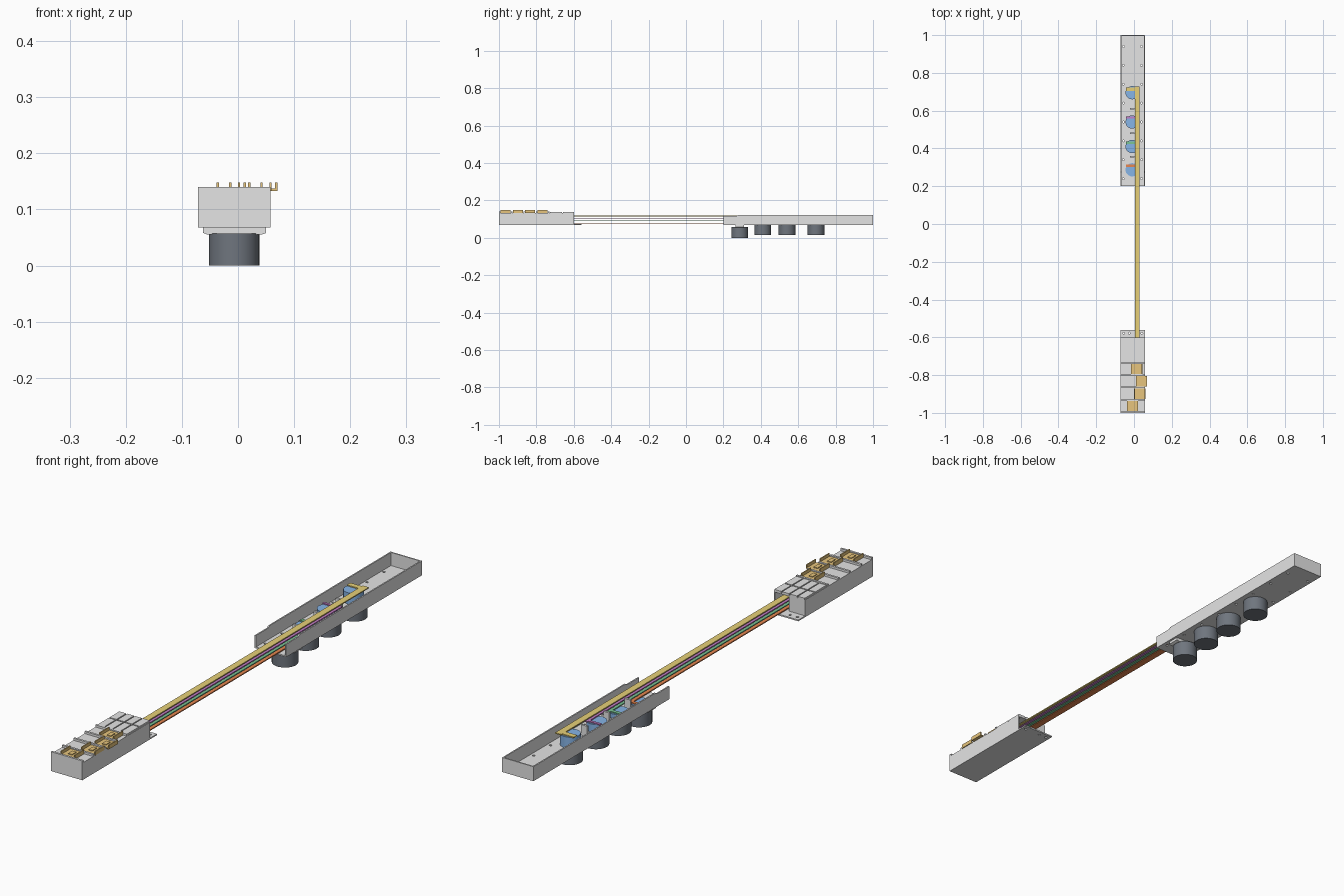
import bpy, bmesh, math
from mathutils import Matrix, Vector

cube = bpy.data.objects.get("Cube")
if cube:
    bpy.data.objects.remove(cube, do_unlink=True)


def material(name, rgb):
    m = bpy.data.materials.new(name)
    m.use_nodes = True
    color = (*rgb, 1)
    m.diffuse_color = color
    m.node_tree.nodes["Principled BSDF"].inputs["Base Color"].default_value = color
    return m


GREY = material("light grey", (0.78, 0.78, 0.78))
DARK = material("dark slate", (0.16, 0.18, 0.21))
TAN = material("tan", (0.86, 0.6, 0.22))
BLUE = material("blue", (0.24, 0.46, 0.8))
YELLOW = material("yellow", (0.82, 0.65, 0.19))
PURPLE = material("purple", (0.56, 0.22, 0.58))
GREEN = material("green", (0.2, 0.56, 0.3))
ORANGE = material("orange", (0.8, 0.24, 0.08))


def finish(name, bm, mat, smooth=False):
    mesh = bpy.data.meshes.new(name)
    bmesh.ops.recalc_face_normals(bm, faces=bm.faces)
    bm.to_mesh(mesh)
    bm.free()
    mesh.materials.append(mat)
    ob = bpy.data.objects.new(name, mesh)
    bpy.context.collection.objects.link(ob)
    if smooth:
        bpy.ops.object.select_all(action='DESELECT')
        ob.select_set(True)
        bpy.context.view_layer.objects.active = ob
        bpy.ops.object.shade_smooth_by_angle()
    return ob


def add_box(bm, x, y, z):
    size = Vector((x[1] - x[0], y[1] - y[0], z[1] - z[0]))
    mid = Vector((sum(x), sum(y), sum(z))) / 2
    bmesh.ops.create_cube(bm, size=1, matrix=Matrix.Translation(mid) @ Matrix.Diagonal((*size, 1)))


def boxes(name, mat, *items):
    bm = bmesh.new()
    for item in items:
        add_box(bm, *item)
    return finish(name, bm, mat)


def add_cylinder(bm, x, y, z, r, sides=32):
    bmesh.ops.create_cone(bm, cap_ends=True, segments=sides, radius1=r, radius2=r, depth=z[1] - z[0],
                          matrix=Matrix.Translation((x, y, sum(z) / 2)))


def cylinder(name, mat, *args):
    bm = bmesh.new()
    add_cylinder(bm, *args)
    return finish(name, bm, mat, True)


def prism(name, mat, outline, axis, depth):
    bm = bmesh.new()
    face = bm.faces.new([bm.verts.new(p) for p in outline])
    ext = bmesh.ops.extrude_face_region(bm, geom=[face])["geom"]
    move = Vector(axis) * depth
    bmesh.ops.translate(bm, vec=move, verts=[v for v in ext if isinstance(v, bmesh.types.BMVert)])
    return finish(name, bm, mat)


def drill(ob, points):
    """Cut small round screw holes through a plate."""
    bm = bmesh.new()
    for x, y in points:
        add_cylinder(bm, x, y, (0.05, 0.09), 0.005, 10)
    cutter = finish("hole_cutter", bm, GREY)
    cutter.hide_render = True
    mod = ob.modifiers.new("holes", 'BOOLEAN')
    mod.operation, mod.object, mod.solver = 'DIFFERENCE', cutter, 'EXACT'
    bpy.ops.object.select_all(action='DESELECT')
    ob.select_set(True)
    bpy.context.view_layer.objects.active = ob
    bpy.ops.object.modifier_apply(modifier=mod.name)
    bpy.data.objects.remove(cutter, do_unlink=True)


X0, X1, T = -0.071, 0.058, 0.005
BASE, FLOOR = 0.068, 0.073

# Long open tray: floor, stepped side walls, end wall
floor = boxes("tray_floor", GREY, ((X0, X1), (0.2, 1), (BASE, FLOOR)))
drill(floor, [(x, 0.24 + 0.1 * i) for i in range(8) for x in (-0.056, 0.04)])
for name, x in (("tray_wall_right", X0), ("tray_wall_left", X1 - T)):
    prism(name, GREY, [(x, 0.2, FLOOR), (x, 1, FLOOR), (x, 1, 0.122), (x, 0.28, 0.122),
                       (x, 0.27, 0.116), (x, 0.2, 0.116)], (1, 0, 0), T)
boxes("tray_end_wall", GREY, ((X0 + T, X1 - T), (1 - T, 1), (FLOOR, 0.122)))
boxes("rod_guides", GREY, *[((-0.022, 0.002), (y - 0.004, y + 0.004), (FLOOR, 0.112))
                            for y in (0.355, 0.48, 0.61)])

# Motors below the tray, each with a blue drum, a crank and a stacked pull rod
ROD_X = (0.004, 0.029)
drives = [("orange", ORANGE, 0.287, 0.078, 0.0, 0.012), ("green", GREEN, 0.41, 0.092, 0.015, 0.014),
          ("purple", PURPLE, 0.54, 0.105, 0.015, 0.01), ("yellow", YELLOW, 0.695, 0.117, 0.015, 0.02)]
for i, (label, mat, y, z, low, width) in enumerate(drives):
    cylinder(label + "_motor", DARK, -0.007, y, (low, 0.057 if i == 0 else BASE), 0.045)
    cylinder(label + "_drum", BLUE, -0.01, y, (FLOOR, z - 0.002), 0.035)
    boxes(label + "_crank", mat, ((-0.043, ROD_X[0]), (y + 0.028 - width, y + 0.028), (z - 0.002, z + 0.002)))
    boxes(label + "_rod", mat, (ROD_X, (-0.95 + 0.065 * i, y + 0.034), (z - 0.002, z + 0.002)))

# Mounting ears of the nearest motor
prism("motor_ears", GREY, [(-0.062, 0.265, BASE), (0.05, 0.265, BASE), (0.05, 0.265, 0.058),
                           (0.042, 0.265, 0.055), (-0.054, 0.265, 0.055), (-0.062, 0.265, 0.058)],
      (0, 1, 0), 0.044)

# Control box: base plate with a drilled lip, walls, a half-open back
TOP = 0.132
plate = boxes("box_base", GREY, ((X0, X1), (-1, -0.56), (BASE, FLOOR)))
drill(plate, [(x, -0.578) for x in (-0.055, -0.025, 0.042)])
boxes("box_walls", GREY,
      ((X0, X0 + T), (-1, -0.6), (FLOOR, TOP)),
      ((X1 - T, X1), (-1, -0.6), (FLOOR, TOP)),
      ((X0 + T, X1 - T), (-1, -1 + T), (FLOOR, TOP)),
      ((X0 + T, -0.004), (-0.6 - T, -0.6), (FLOOR, TOP)))
boxes("box_top", GREY, ((X0, X1), (-1, -0.6), (TOP - 0.004, TOP)))

# Lid strips and the dividing ribs between the sliders
strips = []
step = (X1 - X0) / 4
for i in range(4):
    for y in ((-0.728, -0.663), (-0.658, -0.6)):
        strips.append(((X0 + i * step + 0.002, X0 + (i + 1) * step - 0.002), y, (TOP, 0.138)))
boxes("lid_strips", GREY, *strips)
boxes("slider_ribs", GREY, *[((X0, X1), (y - 0.004, y + 0.004), (TOP, 0.14))
                             for y in (-0.996, -0.932, -0.864, -0.798, -0.734)])

# Slider clips: a shallow channel with two upright sides and a central pin
for i, x in enumerate((-0.008, 0.03, 0.04, 0.014)):
    y = -0.964 + 0.0655 * i
    ys = (y - 0.027, y + 0.027)
    boxes("slider_%d" % (i + 1), TAN,
          ((x - 0.03, x + 0.03), ys, (TOP + 0.001, 0.137)),
          ((x - 0.03, x - 0.026), ys, (0.137, 0.148)),
          ((x + 0.026, x + 0.03), ys, (0.137, 0.148)),
          ((x - 0.008, x + 0.008), (y - 0.013, y + 0.013), (0.137, 0.14)))
